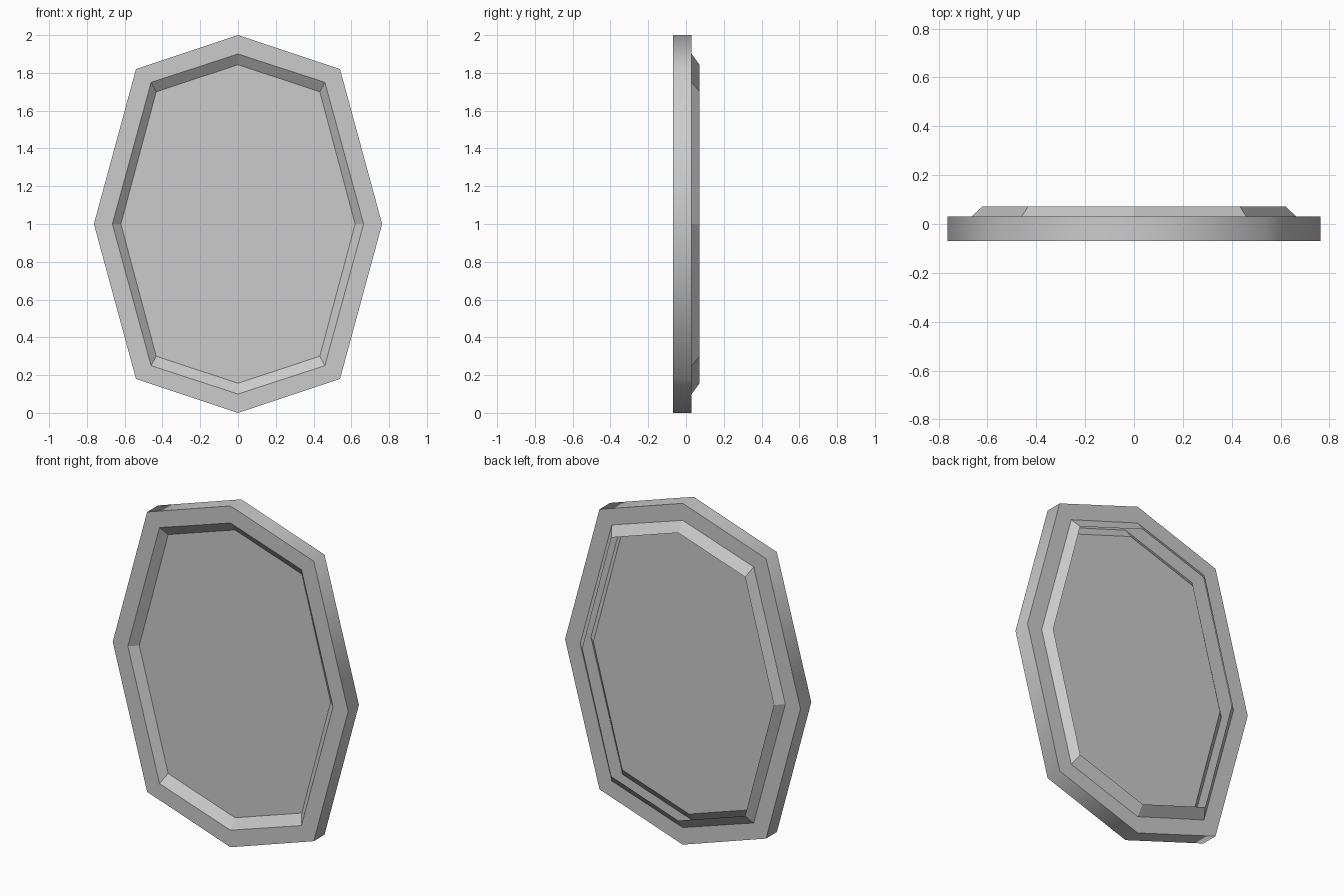
import bpy, bmesh

if "Cube" in bpy.data.objects:
    bpy.data.objects.remove(bpy.data.objects["Cube"])


def octagon(bm, side, corner_x, corner_z, top, y):
    """Ring of eight vertices around (0, y, 1), mirrored in x and z."""
    pts = [(side, 0), (corner_x, corner_z), (0, top), (-corner_x, corner_z),
           (-side, 0), (-corner_x, -corner_z), (0, -top), (corner_x, -corner_z)]
    return [bm.verts.new((x, y, 1 + z)) for x, z in pts]


def bridge(bm, a, b, smooth=False):
    """Band of quads between two rings."""
    for i in range(8):
        j = (i + 1) % 8
        bm.faces.new((a[i], a[j], b[j], b[i])).smooth = smooth


def finish(bm, name):
    mesh = bpy.data.meshes.new(name)
    bm.to_mesh(mesh)
    bm.free()
    obj = bpy.data.objects.new(name, mesh)
    bpy.context.collection.objects.link(obj)


OUTER = (0.763, 0.54, 0.82, 1.0)
HOLE = (0.665, 0.46, 0.75, 0.90)
INNER = (0.62, 0.433, 0.70, 0.843)
FRONT, BACK, STEP = -0.07, 0.03, 0.042

# Hollow frame: back lip, back face, outer wall, front face, front bevel
bm = bmesh.new()
rings = [octagon(bm, *INNER, BACK + STEP),
         octagon(bm, *HOLE, BACK),
         octagon(bm, *OUTER, BACK),
         octagon(bm, *OUTER, FRONT),
         octagon(bm, *HOLE, FRONT),
         octagon(bm, *INNER, FRONT + STEP)]
for k in range(5):
    bridge(bm, rings[k + 1], rings[k], smooth=(k == 2))
bmesh.ops.recalc_face_normals(bm, faces=bm.faces[:])
# Outward means the outer wall on the right points to +x
bm.normal_update()
wall = max(bm.faces, key=lambda f: f.calc_center_median().x)
if wall.normal.x < 0:
    bmesh.ops.reverse_faces(bm, faces=bm.faces[:])
finish(bm, "frame")

# Flat mirror panel closing the front bevel
bm = bmesh.new()
bm.faces.new(reversed(octagon(bm, *INNER, FRONT + STEP)))
bm.normal_update()
for f in bm.faces:
    if f.normal.y > 0:
        f.normal_flip()
finish(bm, "mirror_panel")
